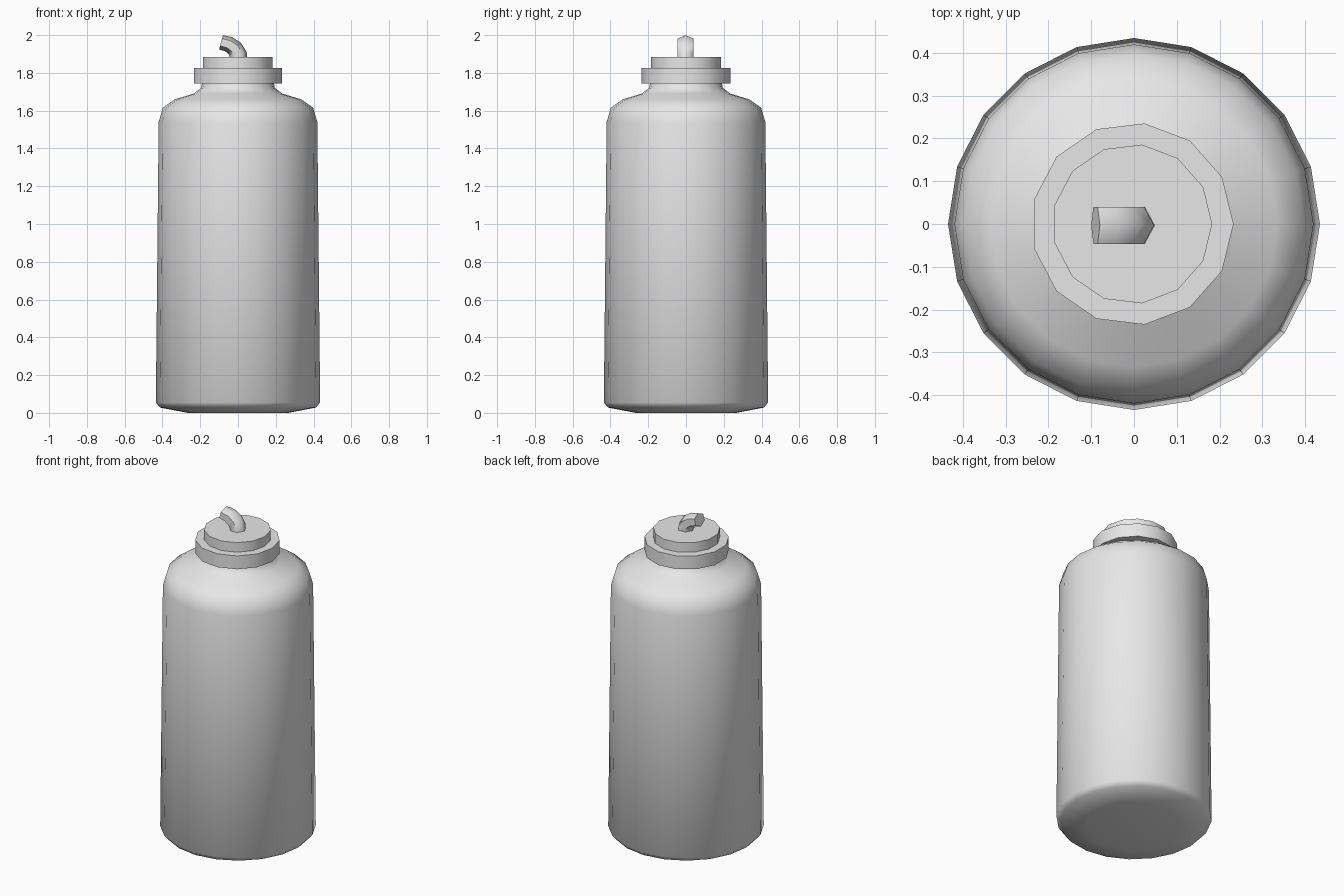
import bpy, bmesh, math
from mathutils import Vector

if "Cube" in bpy.data.objects:
    bpy.data.objects.remove(bpy.data.objects["Cube"])

grey = bpy.data.materials.new("light grey plastic")
grey.diffuse_color = (0.8, 0.8, 0.8, 1)
grey.use_nodes = True
grey.node_tree.nodes["Principled BSDF"].inputs["Base Color"].default_value = grey.diffuse_color


def finish(name, rings, angle):
    """Skin a stack of vertex rings, cap both ends and shade."""
    bm = bmesh.new()
    loops = [[bm.verts.new(p) for p in ring] for ring in rings]
    n = len(loops[0])
    for a, b in zip(loops, loops[1:]):
        for i in range(n):
            j = (i + 1) % n
            bm.faces.new((a[i], a[j], b[j], b[i]))
    bm.faces.new(loops[0][::-1])
    bm.faces.new(loops[-1])
    bmesh.ops.recalc_face_normals(bm, faces=bm.faces)
    mesh = bpy.data.meshes.new(name)
    bm.to_mesh(mesh)
    bm.free()
    mesh.materials.append(grey)
    ob = bpy.data.objects.new(name, mesh)
    bpy.context.collection.objects.link(ob)
    bpy.ops.object.select_all(action='DESELECT')
    ob.select_set(True)
    bpy.context.view_layer.objects.active = ob
    bpy.ops.object.shade_smooth_by_angle(angle=math.radians(angle))
    return ob


def lathe(name, profile, sides, angle, cx=0.0):
    rings = [[(cx + r * math.cos(2 * math.pi * i / sides),
               r * math.sin(2 * math.pi * i / sides), z)
              for i in range(sides)] for r, z in profile]
    return finish(name, rings, angle)


# Bottle body with rounded base, sloped shoulder and neck
lathe("bottle_body", [(0.265, 0.0), (0.412, 0.028), (0.435, 0.055),
                      (0.42, 1.54), (0.398, 1.615), (0.335, 1.66),
                      (0.235, 1.69), (0.195, 1.72), (0.19, 1.75)], 20, 60)

# Screw cap: wide collar and narrower lid
lathe("cap_collar", [(0.237, 1.743), (0.237, 1.825)], 13, 30, -0.004)
lathe("cap_lid", [(0.187, 1.81), (0.187, 1.884)], 13, 30, -0.004)

# Bent hexagonal spout: (x, z, tilt in degrees, in-plane radius)
path = [(0.002, 1.87, 0, 0.047), (0.0, 1.902, 8, 0.047),
        (-0.02, 1.932, 38, 0.045), (-0.05, 1.952, 65, 0.042),
        (-0.09, 1.962, 75, 0.039)]
rings = []
for x, z, tilt, r in path:
    t = math.radians(tilt)
    side = Vector((math.cos(t), 0, math.sin(t)))
    rings.append([Vector((x, -0.003, z))
                  + side * r * math.cos(math.pi * i / 3)
                  + Vector((0, 0.05 * math.sin(math.pi * i / 3), 0))
                  for i in range(6)])
finish("spout", rings, 62)
